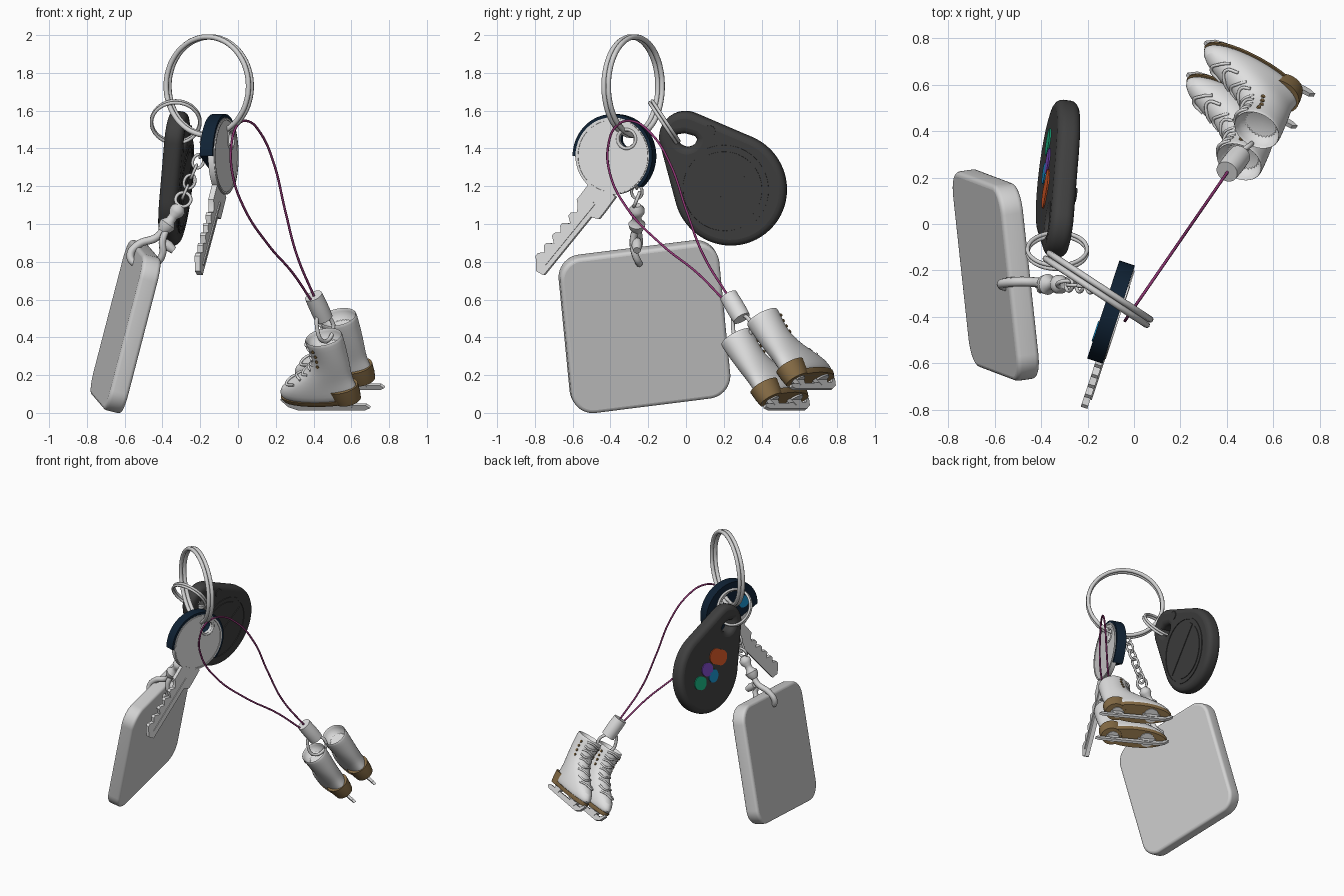
import bpy, bmesh, math
from mathutils import Matrix, Vector

cube = bpy.data.objects.get("Cube")
if cube:
    bpy.data.objects.remove(cube)


def material(name, *rgb):
    m = bpy.data.materials.new(name)
    m.use_nodes = True
    m.diffuse_color = (*rgb, 1)
    m.node_tree.nodes["Principled BSDF"].inputs["Base Color"].default_value = (*rgb, 1)
    return m


WHITE = material("white", .74, .74, .74)
METAL = material("light_grey", .64, .64, .64)
BLACK = material("charcoal", .05, .05, .05)
NAVY = material("navy", .005, .016, .035)
BROWN = material("brown", .24, .15, .06)
CORD = material("plum", .27, .035, .17)
RED = material("orange_red", .7, .1, .02)
VIOLET = material("violet", .21, .07, .58)
BLUE = material("blue", .01, .28, .6)
GREEN = material("green", .01, .46, .23)


def frame(u, v, origin):
    """Placement matrix whose x runs along u and y roughly along v."""
    u = Vector(u).normalized()
    n = u.cross(Vector(v)).normalized()
    m = Matrix((u, n.cross(u), n)).transposed().to_4x4()
    m.translation = origin
    return m


def finish(name, mesh, mat, matrix, angle=40):
    mesh.materials.clear()
    mesh.materials.append(mat)
    ob = bpy.data.objects.new(name, mesh)
    bpy.context.collection.objects.link(ob)
    ob.matrix_world = matrix
    bpy.ops.object.select_all(action="DESELECT")
    ob.select_set(True)
    bpy.context.view_layer.objects.active = ob
    bpy.ops.object.shade_smooth_by_angle(angle=math.radians(angle))
    return ob


def curve_mesh(curve):
    """Turn a curve into a mesh."""
    ob = bpy.data.objects.new("temporary", curve)
    bpy.context.collection.objects.link(ob)
    bpy.context.view_layer.update()
    mesh = bpy.data.meshes.new_from_object(ob.evaluated_get(bpy.context.evaluated_depsgraph_get()))
    bpy.data.objects.remove(ob)
    return mesh


def plate(name, outlines, mat, matrix, low, high, bevel=0):
    """Flat outline (later outlines are holes), filled from low to high."""
    c = bpy.data.curves.new(name, "CURVE")
    c.dimensions, c.fill_mode = "2D", "BOTH"
    c.extrude, c.bevel_depth, c.bevel_resolution = (high - low) / 2 - bevel, bevel, 3
    for points in outlines:
        s = c.splines.new("POLY")
        s.points.add(len(points) - 1)
        for p, q in zip(s.points, points):
            p.co = (*q, 0, 1)
        s.use_cyclic_u = True
    return finish(name, curve_mesh(c), mat, matrix @ Matrix.Translation((0, 0, (low + high) / 2)))


def tube(name, points, radius, mat, matrix=Matrix(), closed=False):
    """Round wire passing smoothly through the points."""
    c = bpy.data.curves.new(name, "CURVE")
    c.dimensions, c.bevel_depth, c.bevel_resolution = "3D", radius, 2
    c.use_fill_caps = True
    s = c.splines.new("BEZIER")
    s.bezier_points.add(len(points) - 1)
    for p, q in zip(s.bezier_points, points):
        p.co = q
        p.handle_left_type = p.handle_right_type = "AUTO"
    s.use_cyclic_u, s.resolution_u = closed, 8
    return finish(name, curve_mesh(c), mat, matrix, 60)


def arc(x, y, r, start=0, end=360, n=48):
    full = end - start == 360
    angles = [math.radians(start + (end - start) * i / (n if full else n - 1)) for i in range(n)]
    return [(x + r * math.cos(a), y + r * math.sin(a)) for a in angles]


def ring(name, radius, thick, matrix, stretch=1):
    points = [(x * stretch, y, 0) for x, y in arc(0, 0, radius, n=20)]
    return tube(name, points, thick, METAL, matrix, True)


def loft(name, sections, mat, matrix, n=28, smooth=0):
    """Skin over ellipses given as (height, centre, half length, half width)."""
    bm = bmesh.new()
    loops = [[bm.verts.new((c + rx * x, ry * y, z)) for x, y in arc(0, 0, 1, n=n)]
             for z, c, rx, ry in sections]
    for a, b in zip(loops, loops[1:]):
        for i in range(n):
            j = (i + 1) % n
            bm.faces.new((a[i], a[j], b[j], b[i]))
    bm.faces.new(loops[0][::-1])
    bm.faces.new(loops[-1])
    mesh = bpy.data.meshes.new(name)
    bm.to_mesh(mesh)
    bm.free()
    ob = finish(name, mesh, mat, matrix)
    if smooth:
        ob.modifiers.new("soft", "SUBSURF").levels = smooth
    return ob


def rod(name, a, b, radii, mat):
    """Turned part along a line, with radii evenly spaced."""
    axis = Vector(b) - Vector(a)
    matrix = Matrix.Translation(a) @ axis.to_track_quat("Z", "Y").to_matrix().to_4x4()
    step = axis.length / (len(radii) - 1)
    return loft(name, [(i * step, 0, r, r) for i, r in enumerate(radii)], mat, matrix)


# Split rings, each made of two coils
for name, r, t, m in (("main_ring", .26, .014, frame((.84, -.55, 0), (0, 0, 1), (-.155, -.28, 1.73))),
                      ("small_ring", .128, .009, frame((1, 0, 0), (0, -.55, .83), (-.33, -.115, 1.54)))):
    for side in (-1, 1):
        ring(name, r, t, m @ Matrix.Translation((0, 0, side * t)))

# Teardrop access fob
fob = frame((.13, 1, 0), (.12, 0, 1), (-.325, .2, 1.24))
edge = .035
phi, spread = 130, 64
drop = (arc(.035, -.055, .3 - edge, phi + spread, phi + 360 - spread)
        + arc(-.2, .22, .14 - edge, phi - spread, phi + spread, 24))
eye = arc(-.19, .225, .055 + edge, 150, 360, 24) + [(-.13, .26), (-.2, .28)]
plate("fob_body", [drop, eye], BLACK, fob, -.05, .05, edge)
plate("fob_rim", [arc(.01, -.05, .235), arc(.01, -.05, .222)], BLACK, fob, .049, .055)
for start in (45, 225):
    plate("fob_panel", [arc(.01, -.05, .2, start, start + 170)], BLACK, fob, .049, .055)
plate("fob_slot", [arc(-.065, .26, .03)], BLACK, fob, .049, .055)

# Painted spots on the far face of the fob
spots = ((RED, -.055, .03, .055, .03), (VIOLET, .065, -.025, .047, .008),
         (BLUE, .01, -.09, .047, 0), (GREEN, .145, -.1, .047, .012))
for mat, x, y, r, long in spots:
    plate("fob_spot", [arc(x - long, y - long / 2, r, 117, 297, 20) + arc(x + long, y + long / 2, r, 297, 477, 20)],
          mat, fob, -.056, -.049)

# Key: head with hole, toothed blade and half cover
key = frame((.33, 1, 0), (0, 0, 1), (-.08, -.385, 1.36))
hole = arc(.08, .09, .045, n=24)
plate("key_head", [arc(0, 0, .205), hole], WHITE, key, -.015, .018)
plate("key_head_border", [arc(0, 0, .2), arc(0, 0, .19)], WHITE, key, .017, .022)
tube("key_eyelet", [(x, y, .015) for x, y in arc(.08, .09, .05, n=12)], .009, METAL, key, True)
plate("key_cover_back", [arc(0, 0, .222, -48, 180), hole], NAVY, key, -.055, -.015)
plate("key_cover_rim", [arc(0, 0, .222, -48, 180) + arc(0, 0, .203, 180, -48)], NAVY, key, -.02, .015)
plate("key_cover_spot", [arc(-.1, .05, .045)], BLUE, key, -.06, -.054)
along, across = Vector((-.65, -.76)), Vector((-.76, .65))
teeth = [(.12, .075), (.15, .075), (.17, .05)]
for i in range(5):
    t = .2 + i * .07
    teeth += [(t, .03 - .01 * (i % 2)), (t + .025, .055), (t + .045, .055)]
side = [(.585, .0), (.575, -.045), (.17, -.045), (.15, -.085), (.1, -.085), (0, -.08), (0, .08)]
start = Vector((-.045, -.165))
blade = [tuple(start + along * t + across * s) for t, s in teeth + side]
plate("key_blade", [blade], WHITE, key, -.016, .014)
groove = [tuple(start + along * t + across * s) for t, s in ((.1, -.02), (.53, -.02), (.53, -.005), (.1, -.005))]
plate("key_rib", [groove], WHITE, key, .012, .02)

# Rounded square tag
tag = frame((-.09, .835, .105), (.215, -.08, .83), (-.595, -.22, .457))
corner, soft = .1, .02
reach = .427 - corner - soft
square = []
for i in range(4):
    a = math.radians(45 + 90 * i)
    square += arc(reach * math.copysign(1, math.cos(a)), reach * math.copysign(1, math.sin(a)),
                  corner, 90 * i, 90 * i + 90, 12)
plate("tag", [square], METAL, tag, -.05, .05, soft)

# Chain links
top, bottom = Vector((-.165, -.27, 1.44)), Vector((-.28, -.26, 1.17))
for i in range(6):
    turn = (0, 1, 0) if i % 2 else (1, 0, .4)
    ring("chain_link", .028, .008, frame(bottom - top, turn, top.lerp(bottom, i / 5)), 1.35)
ring("clasp_ring", .04, .009, frame((1, 0, 0), (0, .4, 1), (-.29, -.26, 1.13)))

# Swivel clasp, its hook passing through the tag
rod("clasp_swivel", (-.3, -.26, 1.1), (-.4, -.26, .96), (.02, .04, .04, .025, .025, .045, .04, .025), METAL)
tube("clasp_hook", [(-.38, -.26, .99), (-.43, -.25, .93), (-.53, -.25, .89), (-.57, -.26, .83),
                    (-.54, -.27, .79), (-.48, -.26, .8)], .021, METAL)
tube("clasp_gate", [(-.37, -.26, .99), (-.4, -.28, .91), (-.4, -.27, .84), (-.435, -.25, .795),
                    (-.5, -.25, .8)], .019, METAL)
rod("clasp_thumb", (-.4, -.26, .91), (-.34, -.26, .86), (.022, .028, .02), METAL)

# Cord loop from the key to the bead
trail = [(.41, .6), (.31, .84), (.25, 1.07), (.19, 1.32), (.12, 1.48), (.05, 1.545), (-.005, 1.52),
         (-.035, 1.42), (-.03, 1.27), (.03, 1.09), (.16, .89), (.29, .74), (.385, .6)]
tube("cord", [(x, -.36 + 1.45 * x, z) for x, z in trail], .0065, CORD)
rod("bead", (.4, .225, .62), (.455, .295, .5), (.048, .05, .05, .048), WHITE)
tube("bead_wire", [(.43, .27, .53), (.42, .25, .44), (.45, .28, .38), (.5, .34, .42),
                   (.5, .34, .48), (.45, .3, .52)], .011, METAL, closed=True)

# Pair of ice skates
BOOT = [(.07, .28, .22, .066), (.1, .28, .238, .08), (.15, .275, .228, .082), (.2, .235, .18, .08),
        (.25, .185, .135, .078), (.31, .15, .105, .078), (.38, .14, .098, .083), (.455, .145, .107, .09),
        (.465, .145, .102, .086), (.455, .145, .097, .081), (.39, .14, .087, .072)]


def boot_point(z, degrees, scale=1.0):
    """Point on the boot skin at a height and a direction from the toe."""
    for (z0, *a), (z1, *b) in zip(BOOT, BOOT[1:]):
        if z0 <= z <= z1:
            c, rx, ry = (p + (q - p) * (z - z0) / (z1 - z0) for p, q in zip(a, b))
            t = math.radians(degrees)
            return c + scale * rx * math.cos(t), scale * ry * math.sin(t), z


def skate(origin):
    place = frame((-.87, .48, 0), (-.4, -.72, -.556), origin)
    loft("boot", BOOT, WHITE, place, smooth=1)
    loft("sole", [(.062, .28, .226, .07), (.078, .28, .234, .077), (.09, .28, .236, .079)], BROWN, place)
    loft("heel", [(.06, .12, .072, .064), (.1, .125, .083, .072), (.15, .13, .09, .078)], BROWN, place)
    # Runner and its posts stand upright under the sole
    upright = place @ Matrix.Rotation(math.pi / 2, 4, "X")
    runner = [(0, .012), (.03, 0), (.44, 0), (.49, .02), (.525, .065), (.51, .075), (.47, .04), (.02, .03)]
    plate("blade", [runner], METAL, upright, -.009, .009)
    for x, half in ((.13, .05), (.37, .065)):
        plate("blade_post", [[(x - half, .066), (x - half / 2, .02), (x + half / 2, .02), (x + half, .066)]],
              METAL, upright, -.012, .012)
        plate("blade_mount", [arc(x, 0, half * .8)], METAL, place, .054, .063)
    # Laces and eyelets
    for i in range(9):
        z = .19 + .031 * i
        slant = .012 if i % 2 else -.012
        tube("lace", [boot_point(z, -42), boot_point(z - slant / 2, -18, 1.05),
                      boot_point(z + slant / 2, 18, 1.05), boot_point(z, 42)], .007, WHITE, place)
    for sign in (-1, 1):
        for i in range(4):
            x, y, z = boot_point(.32 + .033 * i, sign * 66)
            plate("eyelet", [arc(x, z, .009, n=12)], BROWN, upright, -y - .006, -y + .006)


rear, gap = Vector((.78, .56, .125)), Vector((-.076, -.137, -.106))
skate(rear)
skate(rear + gap)
